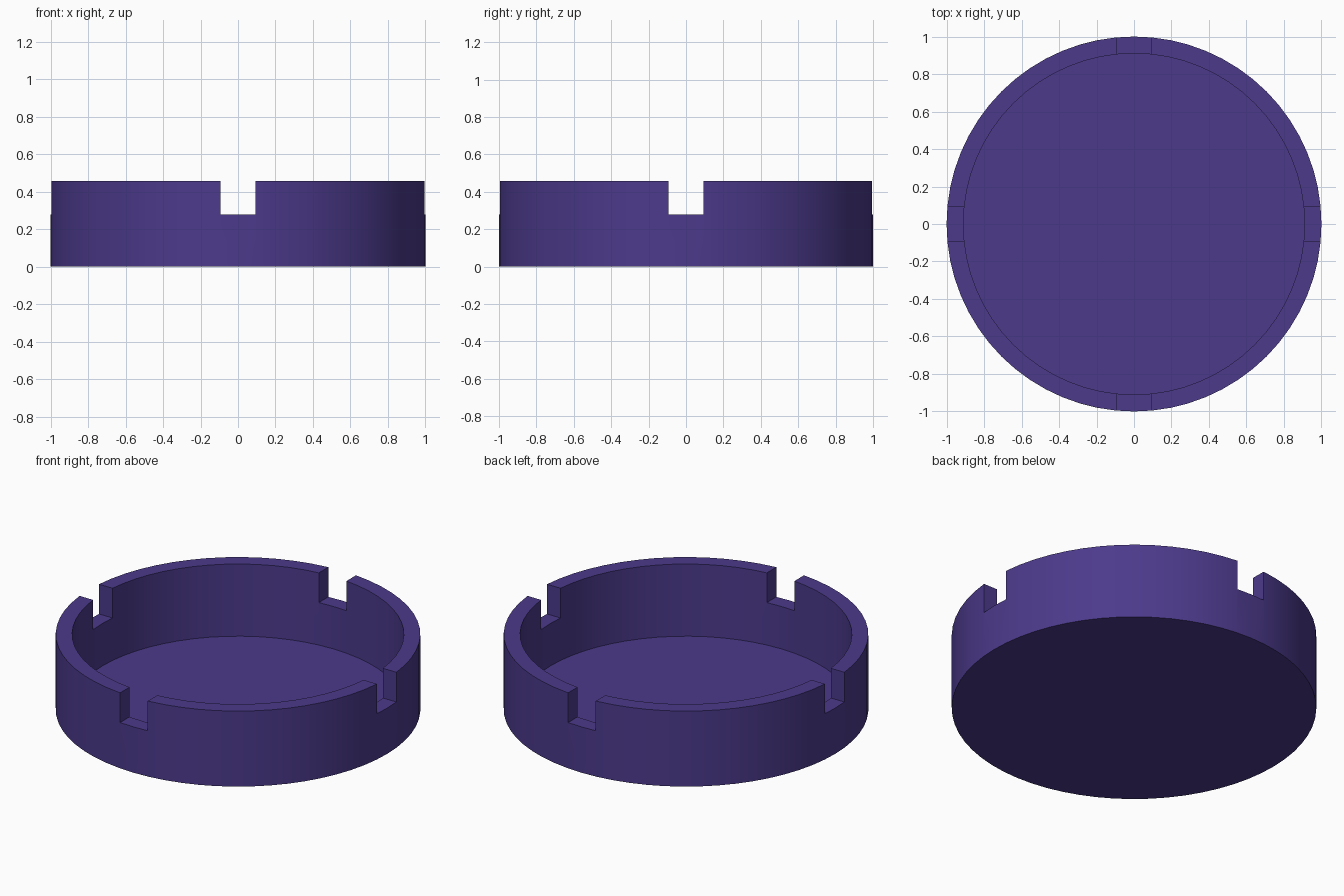
import bpy
import bmesh
import math
from mathutils import Matrix

cube = bpy.data.objects.get("Cube")
if cube:
    bpy.data.objects.remove(cube, do_unlink=True)

SIDES = 64
OUTER, INNER = 1.0, 0.91
HEIGHT, FLOOR = 0.457, 0.02
NOTCH_WIDTH, NOTCH_BOTTOM = 0.185, 0.277

purple = bpy.data.materials.new("deep_purple")
purple.use_nodes = True
colour = (0.072, 0.042, 0.26, 1)
purple.diffuse_color = colour
purple.node_tree.nodes["Principled BSDF"].inputs["Base Color"].default_value = colour


def make_object(name, bm):
    mesh = bpy.data.meshes.new(name)
    bmesh.ops.recalc_face_normals(bm, faces=bm.faces)
    bm.to_mesh(mesh)
    bm.free()
    obj = bpy.data.objects.new(name, mesh)
    bpy.context.collection.objects.link(obj)
    return obj


# Round dish: stacked rings for the outer wall, rim and inner wall
bm = bmesh.new()
rings = []
for radius, z in ((OUTER, 0), (OUTER, HEIGHT), (INNER, HEIGHT), (INNER, FLOOR)):
    ring = bmesh.ops.create_circle(bm, segments=SIDES, radius=radius,
                                   matrix=Matrix.Translation((0, 0, z)))
    rings.append(ring["verts"])
for lower, upper in zip(rings, rings[1:]):
    for i in range(SIDES):
        j = (i + 1) % SIDES
        bm.faces.new((lower[i], lower[j], upper[j], upper[i]))
bm.faces.new(rings[0])    # underside
bm.faces.new(rings[-1])   # dish floor
dish = make_object("round_dish", bm)
dish.data.materials.append(purple)

# Four rim notches, cut by two crossing bars
cutters = []
for name, angle in (("notch_cutter_x", 0), ("notch_cutter_y", math.pi / 2)):
    bm = bmesh.new()
    bmesh.ops.create_cube(bm, size=1, matrix=Matrix.Rotation(angle, 4, "Z")
                          @ Matrix.Translation((0, 0, NOTCH_BOTTOM + 0.5))
                          @ Matrix.Diagonal((3, NOTCH_WIDTH, 1, 1)))
    cutter = make_object(name, bm)
    cutter.hide_render = True
    cutter.data.materials.append(purple)
    cutters.append(cutter)

bpy.ops.object.select_all(action="DESELECT")
dish.select_set(True)
bpy.context.view_layer.objects.active = dish
for cutter in cutters:
    mod = dish.modifiers.new(cutter.name, "BOOLEAN")
    mod.operation = "DIFFERENCE"
    mod.solver = "EXACT"
    mod.object = cutter
    bpy.ops.object.modifier_apply(modifier=mod.name)
    bpy.data.objects.remove(cutter, do_unlink=True)

bpy.ops.object.shade_smooth_by_angle(angle=math.radians(30))
